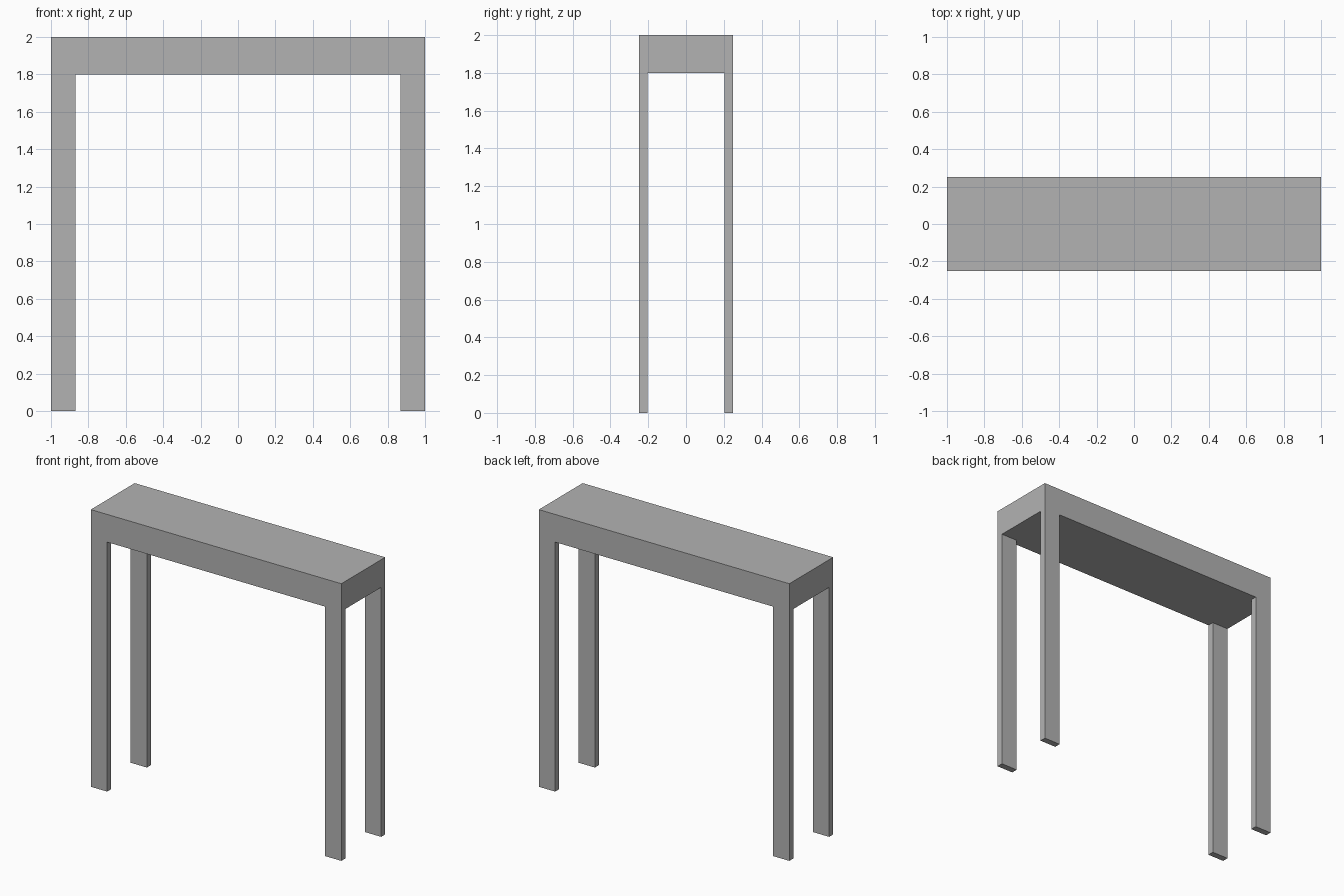
import bpy

cube = bpy.data.objects.get("Cube")
if cube:
    bpy.data.objects.remove(cube, do_unlink=True)

# Overall size and part sizes
LENGTH, DEPTH, HEIGHT = 2.0, 0.5, 2.0
TOP_THICKNESS = 0.2
LEG_WIDTH, LEG_DEPTH = 0.13, 0.046
LEG_HEIGHT = HEIGHT - TOP_THICKNESS

# Single plain grey
grey = bpy.data.materials.new("plain grey")
grey.use_nodes = True
colour = (0.45, 0.45, 0.45, 1.0)
grey.diffuse_color = colour
grey.node_tree.nodes["Principled BSDF"].inputs["Base Color"].default_value = colour


def box(name, centre, size):
    bpy.ops.mesh.primitive_cube_add(size=1, location=centre)
    obj = bpy.context.object
    obj.name = obj.data.name = name
    obj.scale = size
    bpy.ops.object.transform_apply(location=False, rotation=False, scale=True)
    obj.data.materials.append(grey)
    return obj


# Thick table top
box("table_top", (0, 0, HEIGHT - TOP_THICKNESS / 2), (LENGTH, DEPTH, TOP_THICKNESS))

# Four flat legs, flush with the outer corners
for x_side, x_name in ((1, "left"), (-1, "right")):
    for y_side, y_name in ((-1, "front"), (1, "back")):
        box(f"{y_name}_{x_name}_leg",
            (x_side * (LENGTH - LEG_WIDTH) / 2,
             y_side * (DEPTH - LEG_DEPTH) / 2,
             LEG_HEIGHT / 2),
            (LEG_WIDTH, LEG_DEPTH, LEG_HEIGHT))
